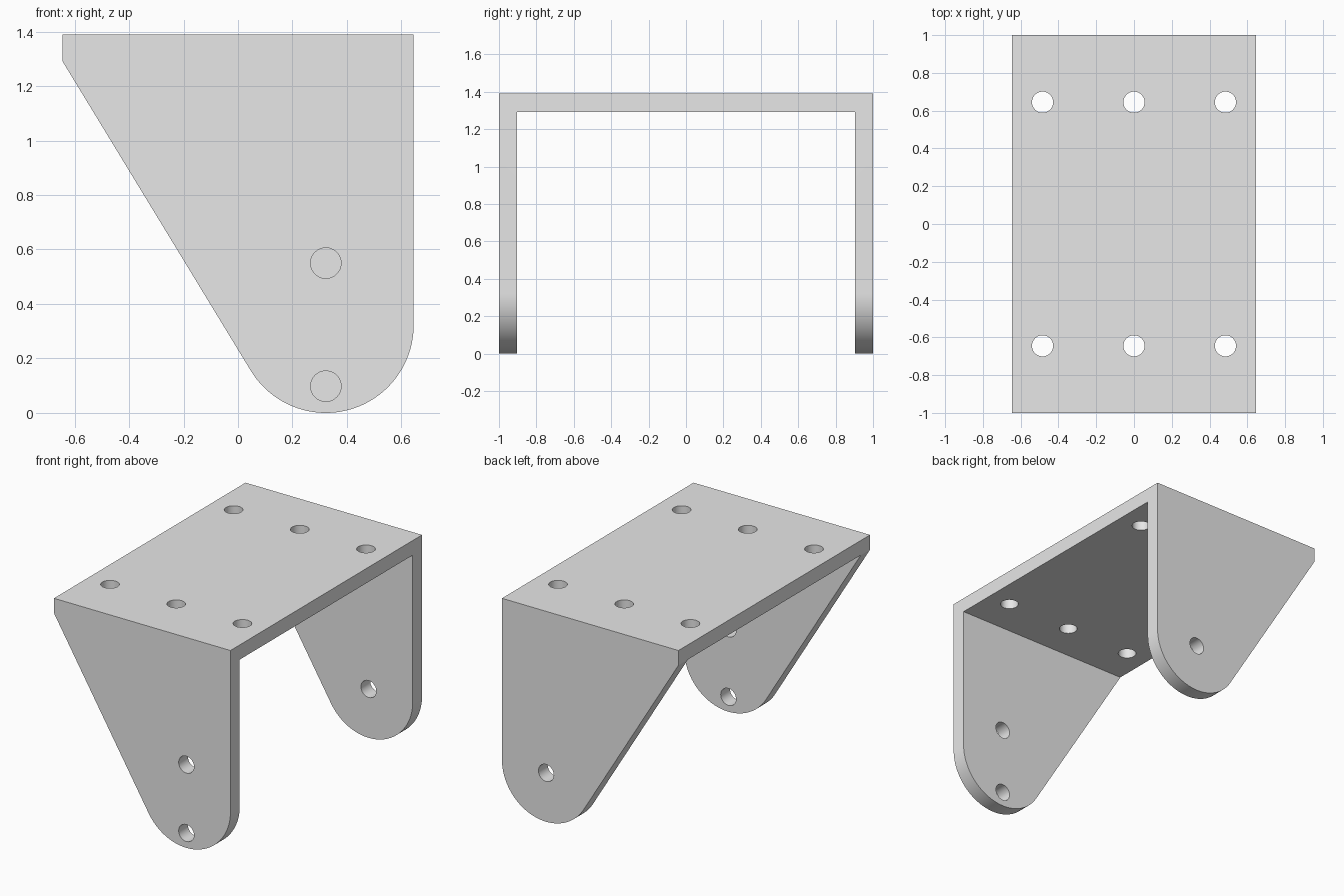
import bpy, bmesh, math
from mathutils import Vector

if "Cube" in bpy.data.objects:
    bpy.data.objects.remove(bpy.data.objects["Cube"], do_unlink=True)

HALF_X, HALF_Y, HEIGHT, WALL = 0.645, 1.0, 1.39, 0.097
R = HALF_X / 2                      # rounded foot radius
FOOT = Vector((R, R))               # foot arc centre in x, z
PANEL_BOTTOM = HEIGHT - WALL

grey = bpy.data.materials.new("plain_grey")
grey.use_nodes = True
grey.diffuse_color = (0.8, 0.8, 0.8, 1)
grey.node_tree.nodes["Principled BSDF"].inputs["Base Color"].default_value = (0.8, 0.8, 0.8, 1)


def prism(name, outline, axis, low, high):
    """Extrude an outline of (horizontal, z) points along x or y."""
    def place(h, z, d):
        return (d, h, z) if axis == "x" else (h, d, z)
    bm = bmesh.new()
    base = bm.faces.new([bm.verts.new(place(h, z, low)) for h, z in outline])
    new = bmesh.ops.extrude_face_region(bm, geom=[base])["geom"]
    moved = [v for v in new if isinstance(v, bmesh.types.BMVert)]
    bmesh.ops.translate(bm, verts=moved, vec=place(0, 0, high - low))
    bmesh.ops.recalc_face_normals(bm, faces=bm.faces)
    mesh = bpy.data.meshes.new(name)
    bm.to_mesh(mesh)
    bm.free()
    mesh.materials.append(grey)
    obj = bpy.data.objects.new(name, mesh)
    bpy.context.collection.objects.link(obj)
    return obj


def hole_cutter(location, radius, along_y=False):
    bpy.ops.mesh.primitive_cylinder_add(
        vertices=48, radius=radius, depth=0.4, location=location,
        rotation=(math.pi / 2 if along_y else 0, 0, 0))
    cutter = bpy.context.object
    cutter.name = "hole_cutter"
    cutter.data.materials.append(grey)
    return cutter


def cut(target, tool, operation):
    tool.hide_render = True
    bpy.context.view_layer.objects.active = target
    mod = target.modifiers.new("cut", "BOOLEAN")
    mod.operation, mod.solver, mod.object = operation, "EXACT", tool
    bpy.ops.object.modifier_apply(modifier=mod.name)
    bpy.data.objects.remove(tool, do_unlink=True)


# U-shaped channel, wider and deeper than the finished bracket
inner = HALF_Y - WALL
channel = [(-HALF_Y, -0.2), (-HALF_Y, HEIGHT), (HALF_Y, HEIGHT), (HALF_Y, -0.2),
           (inner, -0.2), (inner, PANEL_BOTTOM), (-inner, PANEL_BOTTOM), (-inner, -0.2)]
bracket = prism("bracket", channel, "x", -1, 1)

# Side silhouette: sloped edge tangent to the rounded foot
corner = Vector((-HALF_X, PANEL_BOTTOM - 0.001))
arm = corner - FOOT
start = math.atan2(arm.y, arm.x) + math.acos(R / arm.length)
STEPS = 48
arc = []
for i in range(STEPS + 1):
    a = start + (2 * math.pi - start) * i / STEPS
    arc.append((FOOT.x + R * math.cos(a), FOOT.y + R * math.sin(a)))
silhouette = [(-HALF_X, HEIGHT + 0.2), tuple(corner)] + arc + [(HALF_X, HEIGHT + 0.2)]
cut(bracket, prism("silhouette_cutter", silhouette, "y", -1.2, 1.2), "INTERSECT")

# Mounting holes in the top panel
for x in (-0.484, 0, 0.484):
    for y in (-0.645, 0.645):
        cut(bracket, hole_cutter((x, y, HEIGHT), 0.056), "DIFFERENCE")

# Two holes in the front leg, one pivot hole in the back leg
for y, z in ((-HALF_Y, 0.55), (-HALF_Y, 0.098), (HALF_Y, R)):
    cut(bracket, hole_cutter((R, y, z), 0.056, True), "DIFFERENCE")

bpy.ops.object.select_all(action="DESELECT")
bracket.select_set(True)
bpy.context.view_layer.objects.active = bracket
bpy.ops.object.shade_smooth_by_angle(angle=math.radians(30))
